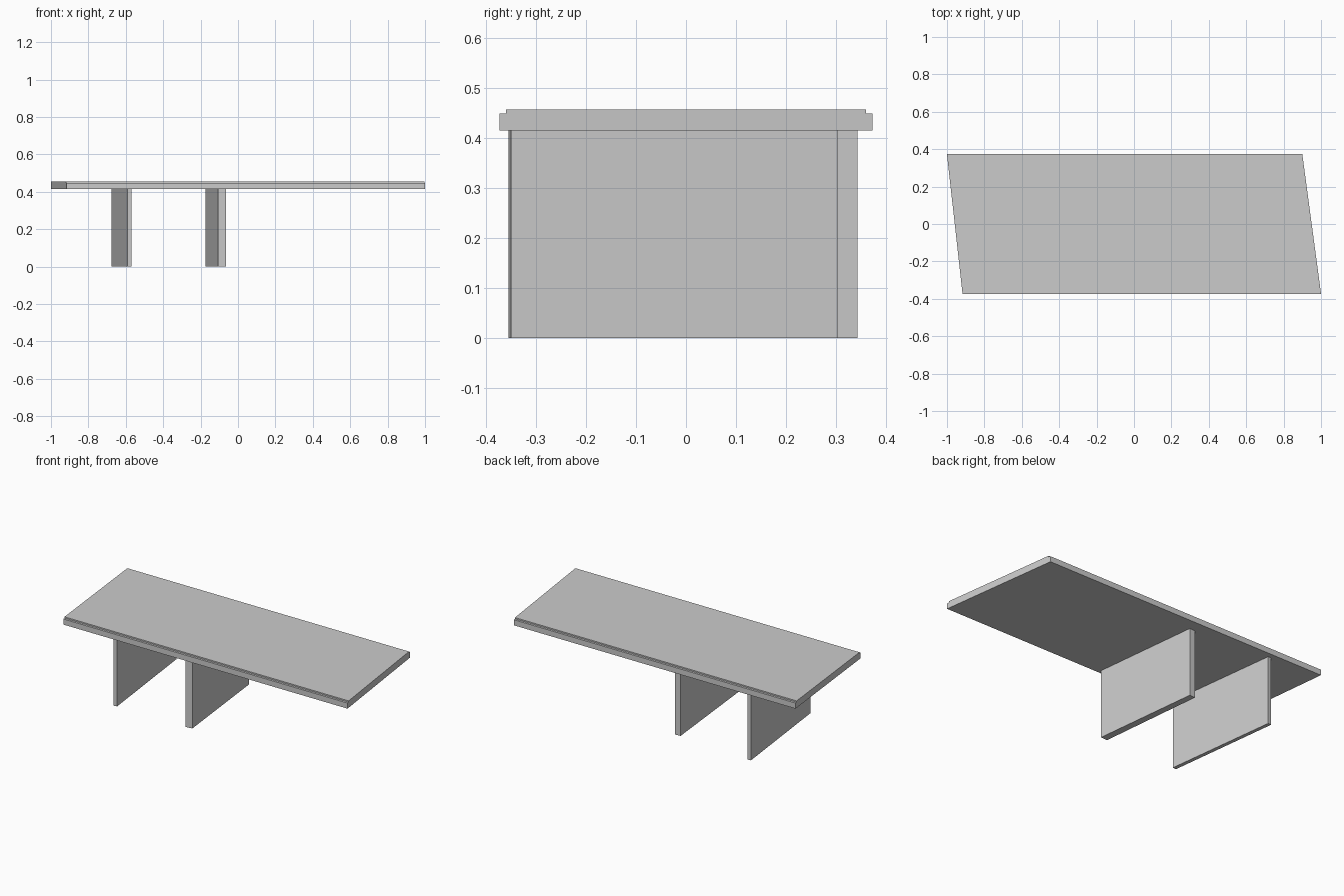
import bpy, bmesh

if "Cube" in bpy.data.objects:
    bpy.data.objects.remove(bpy.data.objects["Cube"])


def make_prism(name, ring_a, ring_b):
    """Solid between two matching rings of points."""
    bm = bmesh.new()
    a = [bm.verts.new(p) for p in ring_a]
    b = [bm.verts.new(p) for p in ring_b]
    n = len(a)
    bm.faces.new(a)
    bm.faces.new(b[::-1])
    for i in range(n):
        j = (i + 1) % n
        bm.faces.new((a[j], a[i], b[i], b[j]))
    bmesh.ops.recalc_face_normals(bm, faces=bm.faces)
    mesh = bpy.data.meshes.new(name)
    bm.to_mesh(mesh)
    bm.free()
    obj = bpy.data.objects.new(name, mesh)
    bpy.context.collection.objects.link(obj)
    return obj


BASE, STEP, TOP = 0.414, 0.448, 0.456
HALF_Y, INNER_Y = 0.373, 0.36


def end_x(y, front, back):
    """x of a slanted end at depth y."""
    t = (y + HALF_Y) / (2 * HALF_Y)
    return front + (back - front) * t


# Table top: stepped profile running along x, cut by slanted ends
profile = [(-HALF_Y, BASE), (HALF_Y, BASE), (HALF_Y, STEP), (INNER_Y, STEP),
           (INNER_Y, TOP), (-INNER_Y, TOP), (-INNER_Y, STEP), (-HALF_Y, STEP)]
make_prism("table_top",
           [(end_x(y, -0.917, -1.0), y, z) for y, z in profile],
           [(end_x(y, 1.0, 0.90), y, z) for y, z in profile])

# Panel legs: slanted upright boards, footprints given as (x, y) corners
legs = {
    "outer_panel_leg": [(-0.592, -0.355), (-0.569, -0.352), (-0.655, 0.343), (-0.677, 0.341)],
    "inner_panel_leg": [(-0.107, -0.355), (-0.063, -0.350), (-0.137, 0.304), (-0.175, 0.302)],
}
for name, foot in legs.items():
    make_prism(name,
               [(x, y, 0) for x, y in foot],
               [(x, y, BASE) for x, y in foot])
